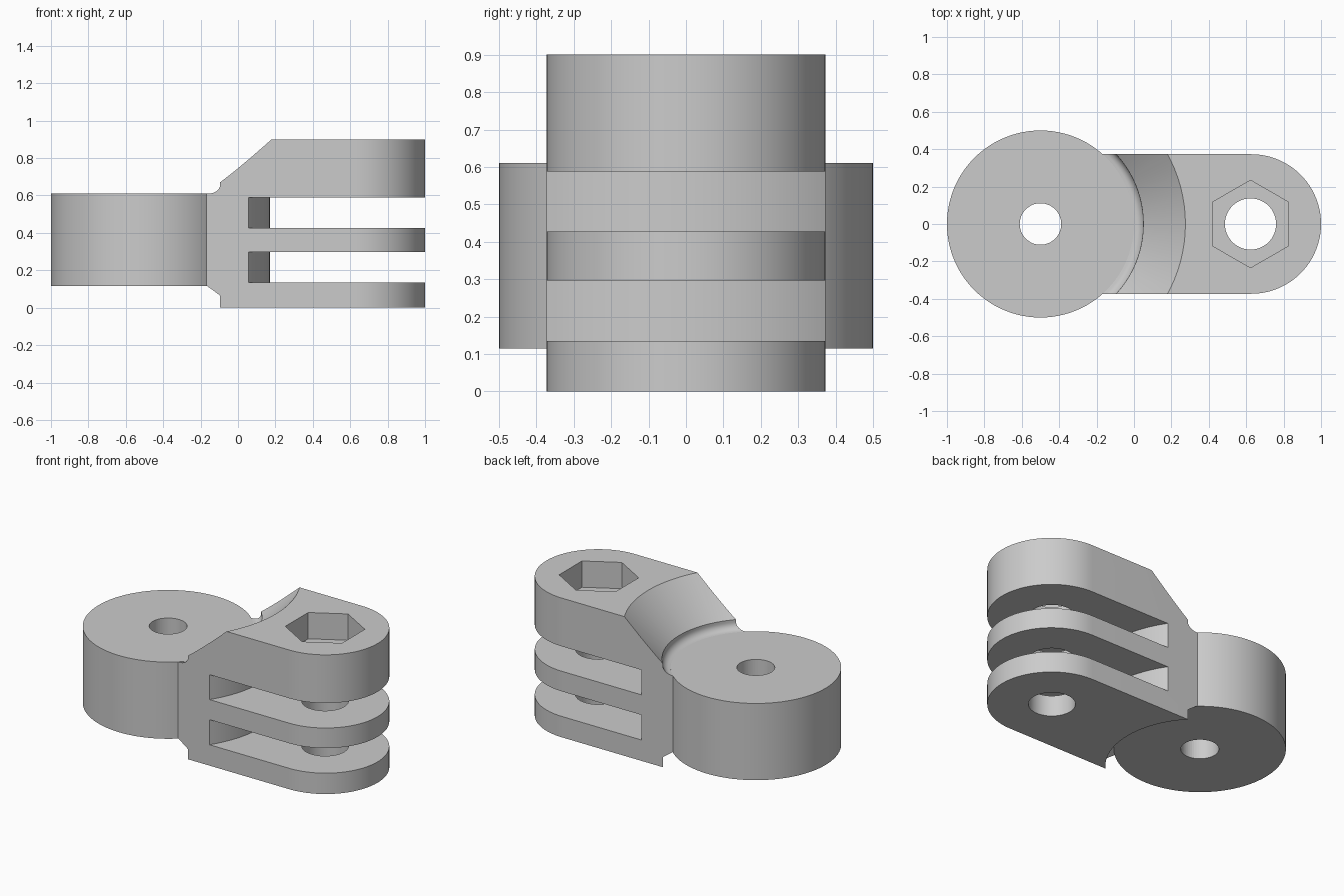
import bpy, bmesh, math

if "Cube" in bpy.data.objects:
    bpy.data.objects.remove(bpy.data.objects["Cube"], do_unlink=True)

BARREL_X, BARREL_R = -0.5, 0.5
EYE_X, ARM_R = 0.627, 0.373
STEPS = 96

grey = bpy.data.materials.new("plain grey")
grey.use_nodes = True
grey.diffuse_color = (0.6, 0.6, 0.6, 1)
grey.node_tree.nodes["Principled BSDF"].inputs["Base Color"].default_value = (0.6, 0.6, 0.6, 1)


def finish(name, bm):
    bmesh.ops.recalc_face_normals(bm, faces=bm.faces[:])
    mesh = bpy.data.meshes.new(name)
    bm.to_mesh(mesh)
    bm.free()
    mesh.materials.append(grey)
    obj = bpy.data.objects.new(name, mesh)
    bpy.context.collection.objects.link(obj)
    return obj


def prism(name, outline, z0, z1):
    """Extrude a plan outline from z0 to z1."""
    bm = bmesh.new()
    face = bm.faces.new([bm.verts.new((x, y, z0)) for x, y in outline])
    new = bmesh.ops.extrude_face_region(bm, geom=[face])["geom"]
    bmesh.ops.translate(bm, vec=(0, 0, z1 - z0),
                        verts=[v for v in new if isinstance(v, bmesh.types.BMVert)])
    return finish(name, bm)


def revolve(name, profile, cx):
    """Spin an (r, z) profile about the vertical line x = cx."""
    bm = bmesh.new()
    verts = [bm.verts.new((cx + r, 0, z)) for r, z in profile]
    edges = [bm.edges.new(pair) for pair in zip(verts, verts[1:])]
    bmesh.ops.spin(bm, geom=verts + edges, cent=(cx, 0, 0), axis=(0, 0, 1),
                   angle=math.tau, steps=STEPS, use_merge=True)
    bmesh.ops.remove_doubles(bm, verts=bm.verts[:], dist=1e-5)
    return finish(name, bm)


def arc(cx, cy, r, a0, a1, n):
    """Points on an arc, angles in degrees, both ends included."""
    angles = [math.radians(a0 + (a1 - a0) * i / n) for i in range(n + 1)]
    return [(cx + r * math.cos(a), cy + r * math.sin(a)) for a in angles]


def combine(target, tool, operation):
    """Apply a boolean and discard the tool."""
    tool.hide_render = True
    mod = target.modifiers.new(operation.lower(), 'BOOLEAN')
    mod.operation, mod.solver, mod.object = operation, 'EXACT', tool
    bpy.context.view_layer.objects.active = target
    bpy.ops.object.modifier_apply(modifier=mod.name)
    bpy.data.objects.remove(tool, do_unlink=True)


# Forked arm: straight sides with a round end
arm = prism("forked_arm",
            [(-0.2, -ARM_R)] + arc(EYE_X, 0, ARM_R, -90, 90, 48) + [(-0.2, ARM_R)], 0, 0.9)

# Clearance round the barrel: lower chamfer, upper fillet and sloped shoulder
clearance = revolve("clearance_cutter",
                    [(0, -0.1), (0.55, -0.1), (0.55, 0.065), (0.49, 0.1274),
                     (0.45, 0.2), (0.45, 0.5), (0.49, 0.607)]
                    + arc(0.505, 0.655, 0.045, -90, 0, 8)
                    + [(0.55, 0.67), (0.775, 0.9), (0.873, 1.0), (0, 1.0)], BARREL_X)
combine(arm, clearance, 'DIFFERENCE')

# Two slots with inner walls concentric with the barrel
for z0, z1 in ((0.135, 0.297), (0.427, 0.588)):
    slot = prism("slot_cutter", arc(BARREL_X, 0, 0.67, 42, -42, 32)
                 + [(1.2, -0.45), (1.2, 0.45)], z0, z1)
    combine(arm, slot, 'DIFFERENCE')

# Barrel
barrel = revolve("barrel", [(0, 0.115), (BARREL_R, 0.115), (BARREL_R, 0.611), (0, 0.611)], BARREL_X)
combine(arm, barrel, 'UNION')

# Vertical pin hole, bolt hole and hexagonal nut pocket
for x, r, sides, z0, turn in ((BARREL_X, 0.111, 48, -0.1, 0),
                              (0.623, 0.137, 48, -0.1, 0),
                              (0.623, 0.234, 6, 0.73, 30)):
    ring = arc(x, 0, r, turn, turn + 360, sides)[:-1]
    combine(arm, prism("hole_cutter", ring, z0, 1.1), 'DIFFERENCE')

# Smooth curved walls, sharp edges
arm.name = arm.data.name = "hinge_link"
bpy.ops.object.select_all(action='DESELECT')
arm.select_set(True)
bpy.context.view_layer.objects.active = arm
bpy.ops.object.shade_smooth_by_angle(angle=math.radians(25))
